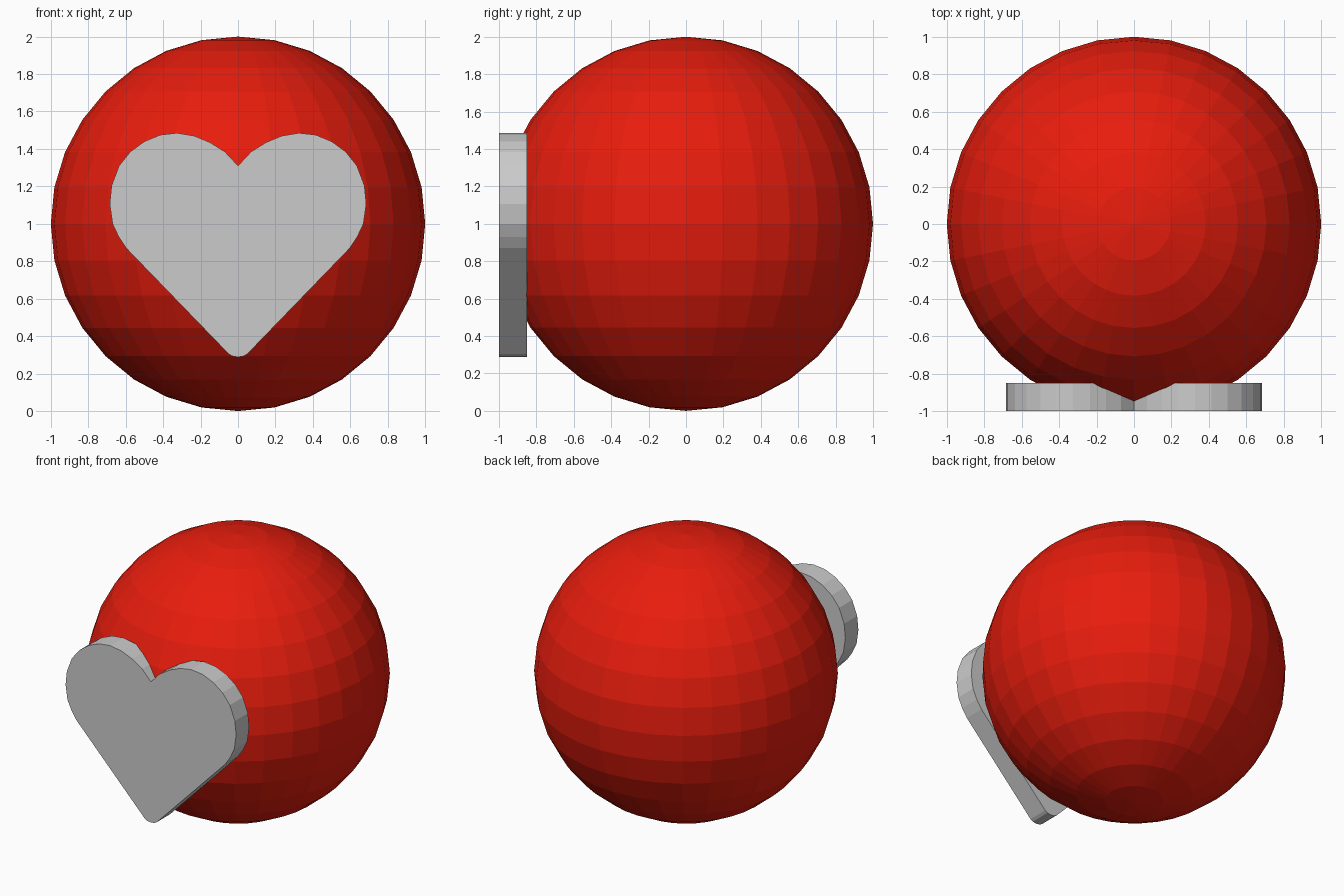
import bpy, bmesh

if "Cube" in bpy.data.objects:
    bpy.data.objects.remove(bpy.data.objects["Cube"])

# Faceted red ball
bpy.ops.mesh.primitive_uv_sphere_add(segments=32, ring_count=16, radius=1, location=(0, 0, 1))
ball = bpy.context.object
ball.name = "ball"
red = bpy.data.materials.new("red")
red.diffuse_color = (0.8, 0.012, 0.004, 1)
red.use_nodes = True
red.node_tree.nodes["Principled BSDF"].inputs["Base Color"].default_value = red.diffuse_color
ball.data.materials.append(red)

# Heart plate: right half outline (x, z) from notch to tip, mirrored
half = [(0, 1.31), (0.07, 1.385), (0.15, 1.435), (0.235, 1.47), (0.325, 1.485),
        (0.415, 1.475), (0.50, 1.44), (0.575, 1.385), (0.635, 1.31), (0.675, 1.205),
        (0.685, 1.105), (0.67, 1.0), (0.637, 0.93), (0.597, 0.87),
        (0.05, 0.305), (0.03, 0.293), (0, 0.288)]
outline = half + [(-x, z) for x, z in half[-2:0:-1]]

bm = bmesh.new()
face = bm.faces.new([bm.verts.new((x, -0.85, z)) for x, z in outline])
ext = bmesh.ops.extrude_face_region(bm, geom=[face], use_keep_orig=True)
front = [g for g in ext["geom"] if isinstance(g, bmesh.types.BMVert)]
bmesh.ops.translate(bm, verts=front, vec=(0, -0.15, 0))
bmesh.ops.recalc_face_normals(bm, faces=bm.faces)
mesh = bpy.data.meshes.new("heart_plate")
bm.to_mesh(mesh)
bm.free()
heart = bpy.data.objects.new("heart_plate", mesh)
bpy.context.collection.objects.link(heart)
